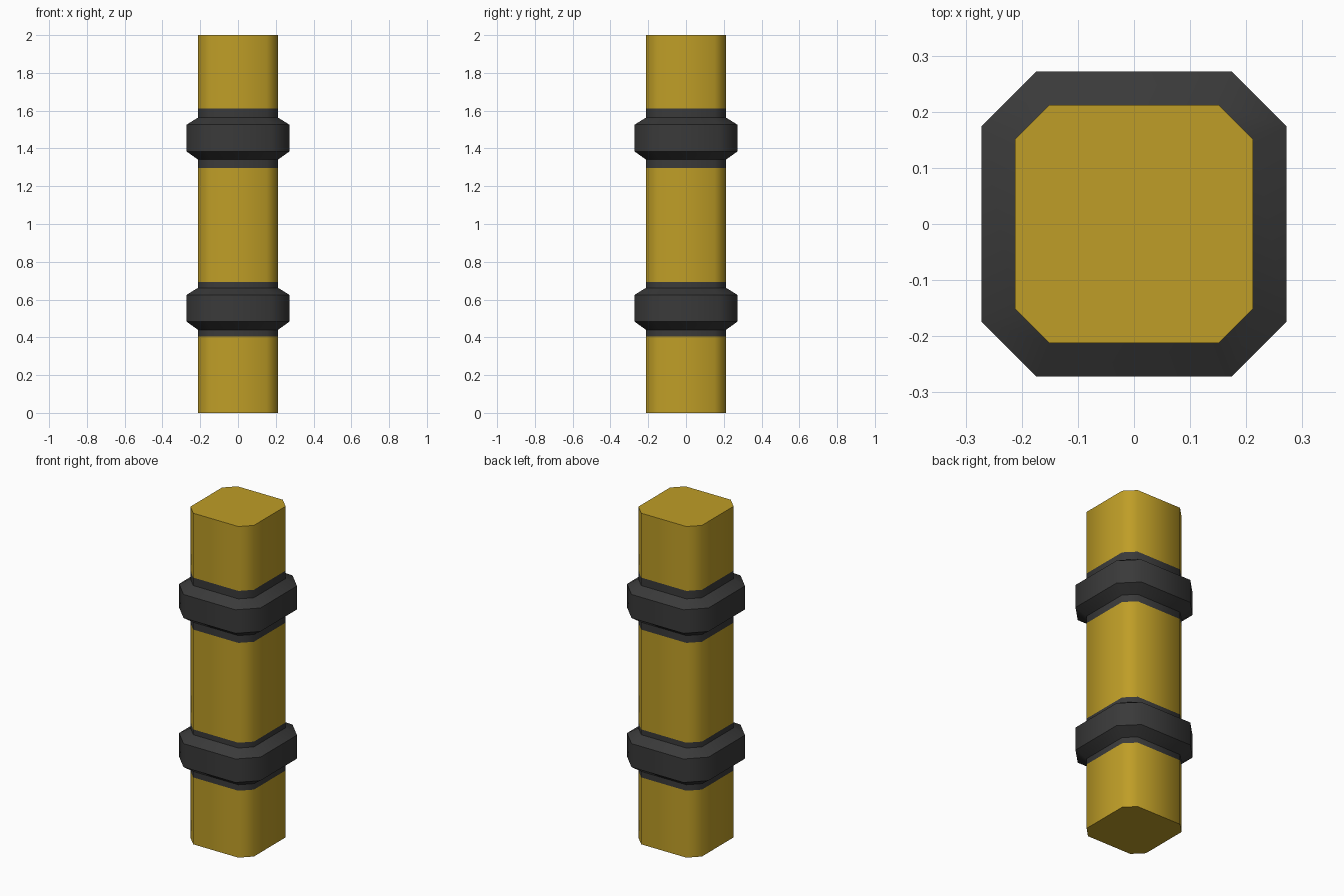
import bpy, bmesh, math

if "Cube" in bpy.data.objects:
    bpy.data.objects.remove(bpy.data.objects["Cube"])

def material(name, rgb):
    m = bpy.data.materials.new(name)
    m.diffuse_color = (*rgb, 1)
    m.use_nodes = True
    m.node_tree.nodes["Principled BSDF"].inputs["Base Color"].default_value = m.diffuse_color
    return m

YELLOW = material("mustard yellow", (0.52, 0.34, 0.02))
DARK = material("dark rubber", (0.042, 0.042, 0.042))

POST = (0.212, 0.151)    # half width, half flat side of the chamfered square
BULGE = (0.272, 0.174)

def section(size):
    a, b = size
    return [(a, -b), (a, b), (b, a), (-b, a), (-a, b), (-a, -b), (-b, -a), (b, -a)]

def loft(name, profile, mat, cap_bottom=False, cap_top=False):
    """Stack chamfered-square sections given as (z, size)."""
    bm = bmesh.new()
    rings = [[bm.verts.new((x, y, z)) for x, y in section(s)] for z, s in profile]
    for lo, hi in zip(rings, rings[1:]):
        for i in range(8):
            j = (i + 1) % 8
            bm.faces.new((lo[i], lo[j], hi[j], hi[i]))
    if cap_bottom:
        bm.faces.new(rings[0][::-1])
    if cap_top:
        bm.faces.new(rings[-1])
    me = bpy.data.meshes.new(name)
    bm.to_mesh(me)
    bm.free()
    me.materials.append(mat)
    ob = bpy.data.objects.new(name, me)
    bpy.context.collection.objects.link(ob)
    bpy.ops.object.select_all(action='DESELECT')
    ob.select_set(True)
    bpy.context.view_layer.objects.active = ob
    bpy.ops.object.shade_smooth_by_angle(angle=math.radians(50))

# Post sections between the collars
loft("post_bottom", [(0, POST), (0.404, POST)], YELLOW, cap_bottom=True)
loft("post_middle", [(0.694, POST), (1.297, POST)], YELLOW)
loft("post_top", [(1.611, POST), (2, POST)], YELLOW, cap_top=True)

# Collars: flush sleeve with a bevelled bulge
for name, zs in (("lower_collar", (0.404, 0.44, 0.483, 0.625, 0.662, 0.694)),
                 ("upper_collar", (1.297, 1.341, 1.384, 1.526, 1.563, 1.611))):
    loft(name, list(zip(zs, (POST, POST, BULGE, BULGE, POST, POST))), DARK)
